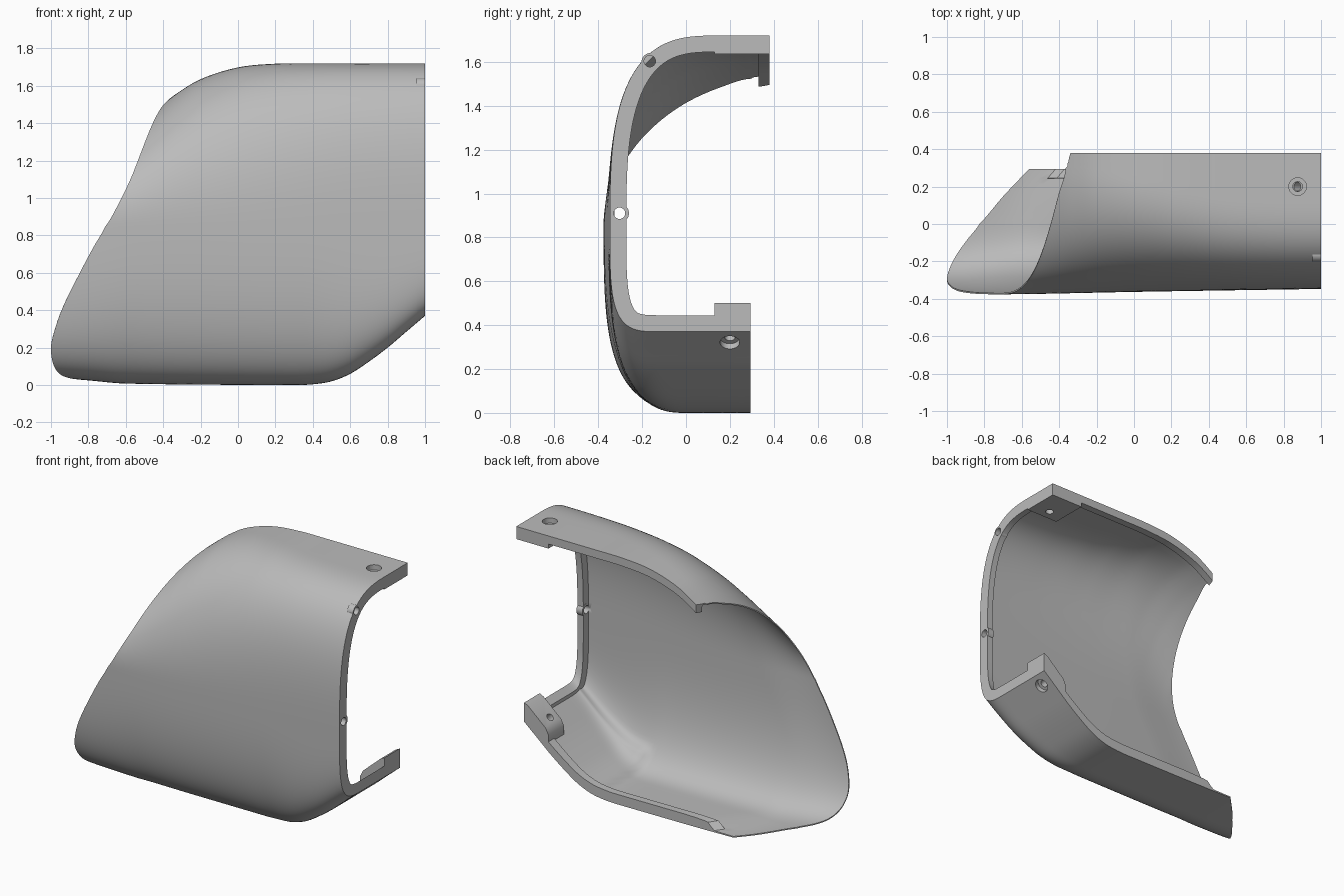
import bpy, bmesh, math
from mathutils import Vector

cube = bpy.data.objects.get("Cube")
if cube:
    bpy.data.objects.remove(cube, do_unlink=True)

grey = bpy.data.materials.new("plain grey")
grey.use_nodes = True
colour = (0.5, 0.5, 0.5, 1)
grey.diffuse_color = colour
grey.node_tree.nodes["Principled BSDF"].inputs["Base Color"].default_value = colour


def curve(points):
    """Smooth interpolation through (position, value) pairs."""
    pts = sorted(points)
    n = len(pts)
    slopes = []
    for i in range(n):
        a, b = pts[max(i - 1, 0)], pts[min(i + 1, n - 1)]
        slopes.append((b[1] - a[1]) / (b[0] - a[0]))

    def value(s):
        s = min(max(s, pts[0][0]), pts[-1][0])
        i = next(k for k in range(n - 1) if s <= pts[k + 1][0])
        (x0, y0), (x1, y1) = pts[i], pts[i + 1]
        h = x1 - x0
        t = (s - x0) / h
        return ((1 + 2 * t) * (1 - t) ** 2 * y0 + t * (1 - t) ** 2 * h * slopes[i]
                + t * t * (3 - 2 * t) * y1 + t * t * (t - 1) * h * slopes[i + 1])
    return value


def smoothstep(a, b, s):
    t = min(max((s - a) / (b - a), 0), 1)
    return t * t * (3 - 2 * t)


# Guide curves along x, and the slanted left edge along the section
top_z = curve([(-1, 1.2), (-.6, 1.345), (-.5, 1.42), (-.44, 1.47), (-.34, 1.55), (-.2, 1.635),
               (0, 1.698), (.2, 1.718), (.4, 1.72), (1, 1.72)])
bottom_z = curve([(-1, .042), (-.8, .025), (-.6, .008), (.3, 0), (.4, .004), (.5, .02), (.6, .06),
                  (.7, .125), (.8, .2), (.9, .285), (1, .37)])
front_y = curve([(-1, -.376), (-.6, -.375), (0, -.363), (1, -.347)])
left_x = curve([(0, -.34), (.15, -.352), (1, -.365), (1.14, -.405), (1.285, -.445), (1.478, -.503),
                (1.65, -.562), (1.74, -.597), (1.87, -.65), (2, -.708), (2.08, -.768),
                (2.17, -.832), (2.33, -.94), (2.43, -.985), (2.5, -1), (2.6, -.988),
                (2.72, -.952), (2.85, -.896), (3, -.827), (3.5, -.7), (4, -.56)])
MID, TOP_BACK, BOTTOM_BACK, RIM_X = .85, .38, .295, .955
FLANGE = .05


def section(x, v):
    """Point on the C-shaped section: v runs 0 top back, 2 front, 4 bottom back."""
    upper = v <= 2
    if upper:
        yc = .3 - .15 * smoothstep(-.4, .6, x)
        zend = top_z(x)
        power = 2.3 + .7 * smoothstep(-.3, 1, x)
    else:
        right = smoothstep(.35, 1, x)
        yc = -.1 * right
        zend = bottom_z(x)
        power = 2.7 + 1.3 * right + .55 * smoothstep(-.5, -1, x)
    if v < .15:
        return Vector((x, TOP_BACK - FLANGE * v / .15, zend))
    if v < 1:
        start = TOP_BACK - FLANGE
        return Vector((x, start + (yc - start) * (v - .15) / .85, zend))
    if v > 3:
        return Vector((x, yc + (BOTTOM_BACK - yc) * (v - 3), zend))
    angle = (v - 1 if upper else 3 - v) * math.pi / 2
    s, c = abs(math.sin(angle)), abs(math.cos(angle))
    r = (s ** power + c ** power) ** (-1 / power)
    return Vector((x, yc + (front_y(x) - yc) * r * s, MID + (zend - MID) * r * c))


def thickness(x, v, rim):
    from_edge = x - left_x(v)
    wall = .008 + .014 * smoothstep(0, .4, from_edge)
    if rim:
        return .075
    if v <= .151:
        return .055
    if v >= 3.829:
        return wall + .045 * smoothstep(.14, .2, from_edge)
    # Raised panel on the sloping floor
    return wall + .033 * smoothstep(2.53, 2.63, v) * smoothstep(.41, .47, x)


def finish(obj):
    obj.data.materials.clear()
    obj.data.materials.append(grey)
    bpy.ops.object.select_all(action='DESELECT')
    obj.select_set(True)
    bpy.context.view_layer.objects.active = obj
    bpy.ops.object.shade_smooth_by_angle(angle=math.radians(32))


def make(name, bm):
    bmesh.ops.recalc_face_normals(bm, faces=bm.faces)
    mesh = bpy.data.meshes.new(name)
    bm.to_mesh(mesh)
    bm.free()
    obj = bpy.data.objects.new(name, mesh)
    bpy.context.collection.objects.link(obj)
    return obj


def prism(name, outline, y0, y1):
    """Extrude an (x, z) outline along y."""
    bm = bmesh.new()
    face = bm.faces.new([bm.verts.new((x, y0, z)) for x, z in outline])
    out = bmesh.ops.extrude_face_region(bm, geom=[face])["geom"]
    bmesh.ops.translate(bm, vec=(0, y1 - y0, 0), verts=[g for g in out if isinstance(g, bmesh.types.BMVert)])
    return make(name, bm)


def rod(name, start, end, radius):
    """Cylinder between two points."""
    axis = Vector(end) - Vector(start)
    bpy.ops.mesh.primitive_cylinder_add(vertices=32, radius=radius, depth=axis.length,
                                        location=(Vector(start) + Vector(end)) / 2,
                                        rotation=axis.to_track_quat('Z', 'Y').to_euler())
    obj = bpy.context.object
    obj.name = name
    return obj


# Shell: outer and inner skins joined round the border, with a raised rim and flanges
rows = [0, .075, .15, .157]
rows += [.157 + (1 - .157) * i / 8 for i in range(1, 9)]
rows += [1 + 2 * i / 80 for i in range(1, 81)]
rows += [3 + .823 * i / 8 for i in range(1, 9)] + [3.83, 3.92, 4]
STEPS = 64
bm = bmesh.new()
outer, inner = [], []
for v in rows:
    out_row, in_row = [], []
    edge = left_x(v)
    spots = [(edge + (RIM_X - edge) * i / STEPS, False) for i in range(STEPS + 1)]
    spots += [(RIM_X + .002, True), (1, True)]
    for x, rim in spots:
        p = section(x, v)
        d = section(x, min(v + .004, 4)) - section(x, max(v - .004, 0))
        inward = Vector((0, -d.z, d.y)).normalized()
        out_row.append(bm.verts.new(p))
        in_row.append(bm.verts.new(p + inward * thickness(x, v, rim)))
    outer.append(out_row)
    inner.append(in_row)
last = len(outer[0]) - 1
for j in range(len(rows) - 1):
    for skin in (outer, inner):
        for i in range(last):
            bm.faces.new((skin[j][i], skin[j][i + 1], skin[j + 1][i + 1], skin[j + 1][i]))
    for i in (0, last):
        bm.faces.new((outer[j][i], outer[j + 1][i], inner[j + 1][i], inner[j][i]))
for j in (0, -1):
    for i in range(last):
        bm.faces.new((outer[j][i], outer[j][i + 1], inner[j][i + 1], inner[j][i]))
shell = make("curved_shell", bm)

# Mounting lug, top pad and rim bosses
lug = prism("bottom_lug", [(1, .5), (.97, .485), (.84, .37), (.82, .33), (.82, .235), (1, .385)],
            .13, BOTTOM_BACK)
pad = prism("top_pad", [(1, 1.635), (.76, 1.635), (.76, 1.705), (1, 1.705)], .13, TOP_BACK)
upper_boss = rod("upper_rim_boss", (RIM_X, -.16, 1.598), (1, -.16, 1.598), .043)
lower_boss = rod("lower_rim_boss", (RIM_X, -.303, .91), (1, -.303, .91), .043)

# Screw holes: upright in the pad, square to the slope in the lug, lengthwise in the rim
holes = [rod("hole_cutter", a, b, r) for a, b, r in (
    ((.875, .2, 1.5), (.875, .2, 1.8), .026),
    ((.875, .2, 1.685), (.875, .2, 1.8), .047),
    ((.983, .2, .275), (.745, .2, .545), .024),
    ((.983, .2, .275), (.921, .2, .345), .045),
    ((.94, -.165, 1.603), (1.1, -.165, 1.603), .026),
    ((.94, -.303, .91), (1.1, -.303, .91), .026))]
targets = [(shell, holes), (lug, holes[2:4]), (pad, holes[:2]),
           (upper_boss, holes[4:5]), (lower_boss, holes[5:])]
for obj, cutters in targets:
    bpy.context.view_layer.objects.active = obj
    for cutter in cutters:
        cut = obj.modifiers.new("hole", 'BOOLEAN')
        cut.operation = 'DIFFERENCE'
        cut.solver = 'EXACT'
        cut.object = cutter
        bpy.ops.object.modifier_apply(modifier=cut.name)
    finish(obj)
for cutter in holes:
    bpy.data.objects.remove(cutter, do_unlink=True)
